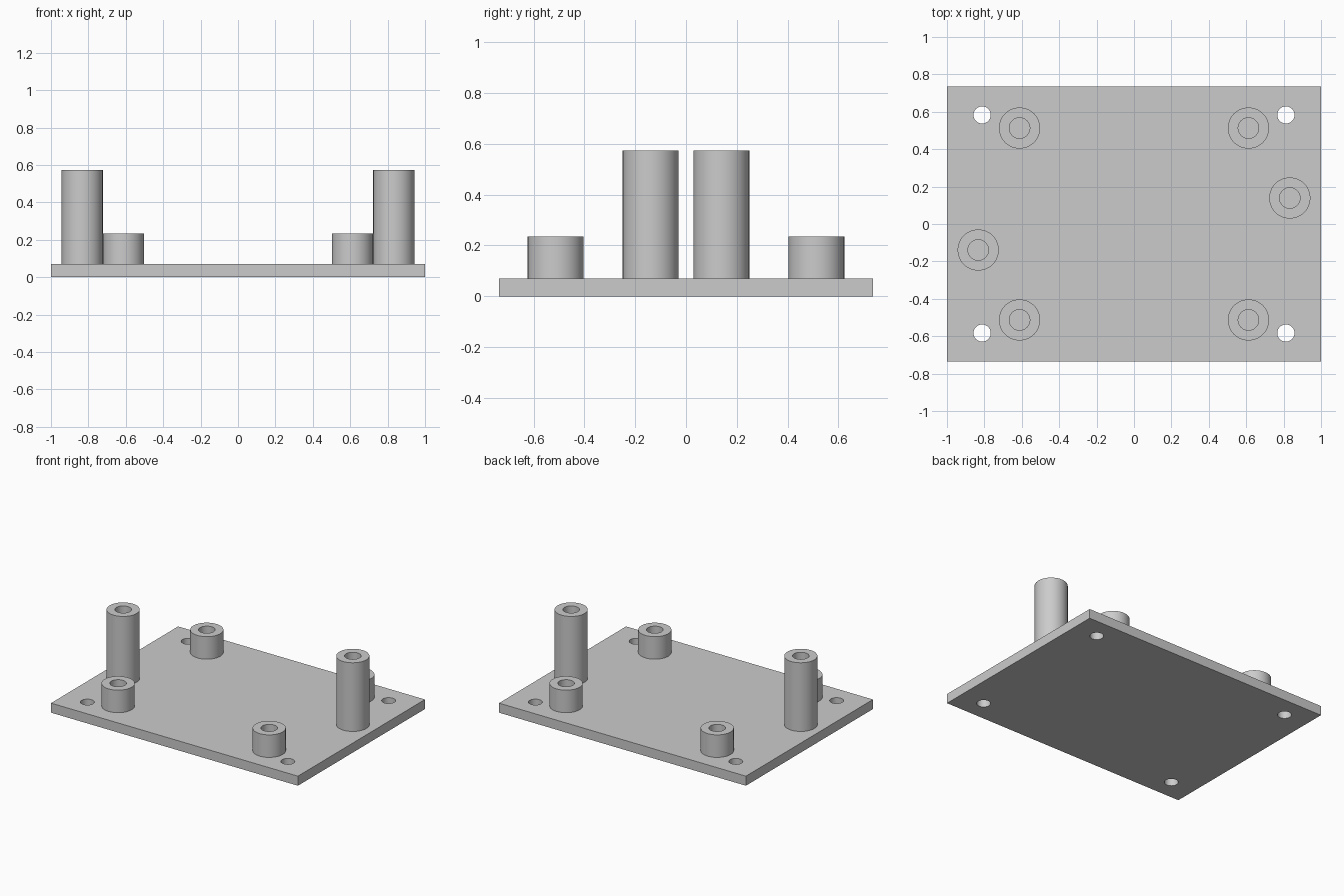
import bpy, bmesh
from math import cos, sin, tau, radians

if "Cube" in bpy.data.objects:
    bpy.data.objects.remove(bpy.data.objects["Cube"], do_unlink=True)

PLATE_TOP = 0.07
SIDES = 48

grey = bpy.data.materials.new("light_grey")
grey.use_nodes = True
colour = (0.6, 0.6, 0.6, 1)
grey.diffuse_color = colour
grey.node_tree.nodes["Principled BSDF"].inputs["Base Color"].default_value = colour


def finish(obj):
    obj.data.materials.clear()
    obj.data.materials.append(grey)
    bpy.ops.object.select_all(action="DESELECT")
    obj.select_set(True)
    bpy.context.view_layer.objects.active = obj
    bpy.ops.object.shade_smooth_by_angle(angle=radians(30))


def standoff(name, x, y, top, outer=0.11, bore=0.055):
    """Round post with a blind bore, turned from a profile."""
    profile = [(outer, PLATE_TOP), (outer, top), (bore, top), (bore, PLATE_TOP)]
    bm = bmesh.new()
    rings = [[bm.verts.new((r * cos(tau * i / SIDES), r * sin(tau * i / SIDES), z))
              for i in range(SIDES)] for r, z in profile]
    for a, b in zip(rings, rings[1:]):
        for i in range(SIDES):
            j = (i + 1) % SIDES
            bm.faces.new((a[i], a[j], b[j], b[i]))
    bm.faces.new(rings[-1])  # floor of the bore
    mesh = bpy.data.meshes.new(name)
    bm.to_mesh(mesh)
    bm.free()
    obj = bpy.data.objects.new(name, mesh)
    obj.location = (x, y, 0)
    bpy.context.collection.objects.link(obj)
    finish(obj)


# Base plate
bpy.ops.mesh.primitive_cube_add(size=1, location=(0, 0, PLATE_TOP / 2))
plate = bpy.context.object
plate.name = "base_plate"
plate.scale = (2, 1.47, PLATE_TOP)
bpy.ops.object.transform_apply(location=True, rotation=False, scale=True)

# Corner mounting holes
for sx in (-1, 1):
    for sy in (-1, 1):
        bpy.ops.mesh.primitive_cylinder_add(vertices=SIDES, radius=0.046, depth=0.3,
                                            location=(sx * 0.812, sy * 0.583, PLATE_TOP / 2))
        cutter = bpy.context.object
        cutter.hide_render = True
        cut = plate.modifiers.new("mounting_hole", "BOOLEAN")
        cut.operation = "DIFFERENCE"
        cut.solver = "EXACT"
        cut.object = cutter
        bpy.context.view_layer.objects.active = plate
        bpy.ops.object.modifier_apply(modifier=cut.name)
        bpy.data.objects.remove(cutter, do_unlink=True)
finish(plate)

# Four short standoffs and two tall ones
for sx, side in ((-1, "right"), (1, "left")):
    for sy, end in ((-1, "front"), (1, "back")):
        standoff(f"short_standoff_{end}_{side}", sx * 0.612, sy * 0.513, 0.235)
    standoff(f"tall_standoff_{side}", sx * 0.833, sx * 0.139, 0.573)
